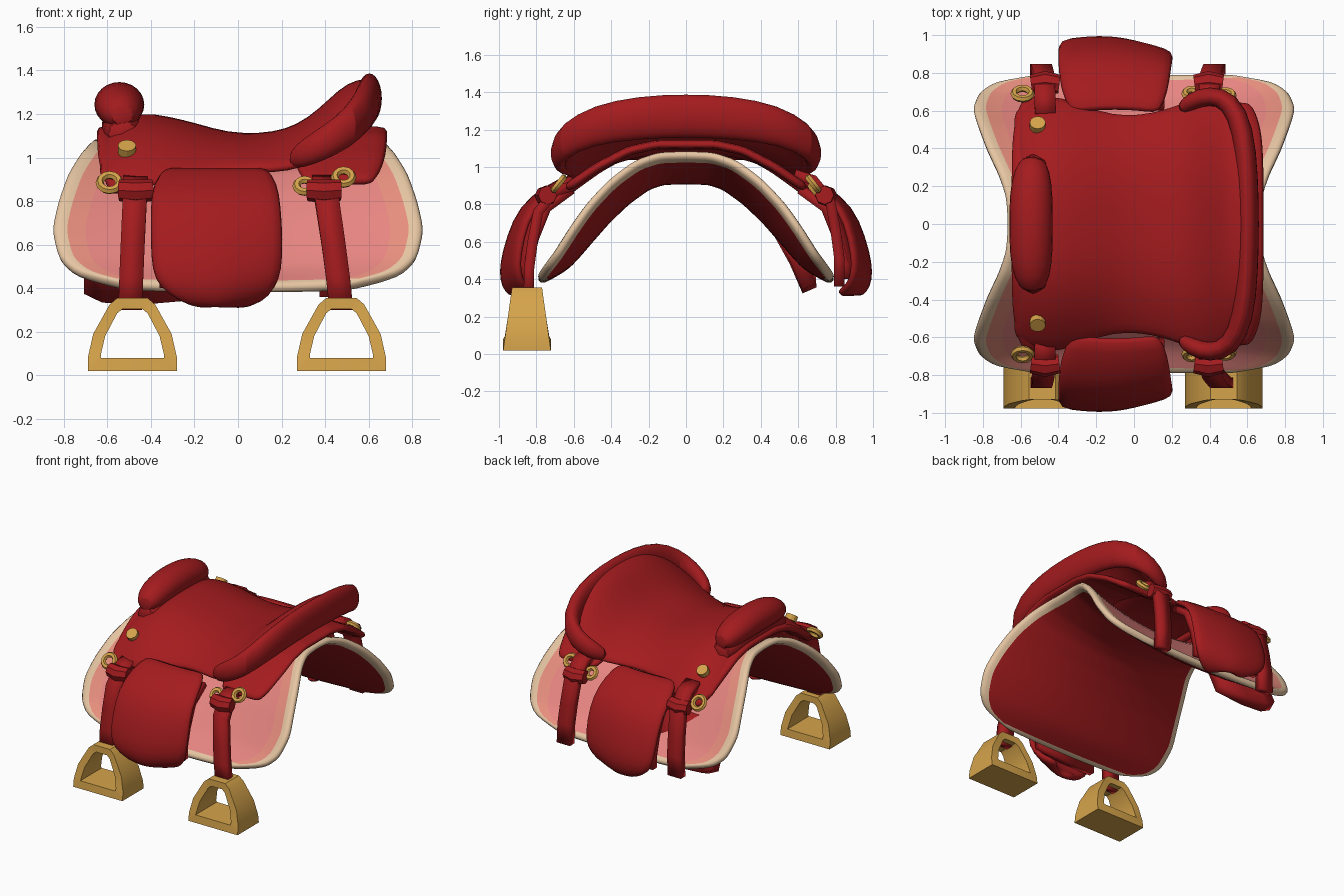
import bpy, bmesh, math
from mathutils import Vector

if bpy.data.objects.get("Cube"):
    bpy.data.objects.remove(bpy.data.objects["Cube"], do_unlink=True)


def material(name, r, g, b):
    m = bpy.data.materials.new(name)
    m.use_nodes = True
    m.diffuse_color = (r, g, b, 1)
    m.node_tree.nodes["Principled BSDF"].inputs["Base Color"].default_value = (r, g, b, 1)
    return m


RED = material("red leather", 0.37, 0.011, 0.013)
PINK = material("pink felt", 0.83, 0.245, 0.23)
SALMON = material("salmon felt edge", 0.85, 0.29, 0.22)
CREAM = material("cream trim", 0.79, 0.56, 0.36)
GOLD = material("gold metal", 0.67, 0.37, 0.07)


def skin(name, rows, mats, wrap=False, loop=False, cap=False, thick=0, side=0, sub=0, rule=None, angle=40):
    """Bridge rows of points into a surface."""
    bm = bmesh.new()
    grid = [[bm.verts.new(p) for p in row] for row in rows]
    nr, nc = len(grid), len(grid[0])
    for i in range(nr if loop else nr - 1):
        for j in range(nc if wrap else nc - 1):
            k, l = (i + 1) % nr, (j + 1) % nc
            f = bm.faces.new((grid[i][j], grid[i][l], grid[k][l], grid[k][j]))
            f.material_index = rule(i, j) if rule else 0
    if cap:
        bm.faces.new(grid[0])
        bm.faces.new(grid[-1])
    if wrap:
        bmesh.ops.recalc_face_normals(bm, faces=bm.faces)
    me = bpy.data.meshes.new(name)
    bm.to_mesh(me)
    bm.free()
    for m in mats:
        me.materials.append(m)
    ob = bpy.data.objects.new(name, me)
    bpy.context.collection.objects.link(ob)
    if thick:
        s = ob.modifiers.new("thickness", "SOLIDIFY")
        s.thickness, s.offset = thick, side
        s.material_offset = len(mats) // 2
    if sub:
        ob.modifiers.new("rounding", "SUBSURF").levels = sub
        ob.modifiers["rounding"].render_levels = sub
    bpy.ops.object.select_all(action="DESELECT")
    ob.select_set(True)
    bpy.context.view_layer.objects.active = ob
    bpy.ops.object.shade_smooth_by_angle(angle=math.radians(angle))
    return ob


def lerp(table, x):
    """Read a row of values from a table sorted by its first column."""
    for a, b in zip(table, table[1:]):
        if x <= b[0]:
            f = max(0, (x - a[0]) / (b[0] - a[0]))
            return [p + (q - p) * f for p, q in zip(a[1:], b[1:])]
    return list(table[-1][1:])


def tube(name, path, mat, n=12, sub=1):
    """Elliptic roll; path entries are x, y, z, side radius, vertical radius."""
    rows = []
    for i, p in enumerate(path):
        a, b = path[max(i - 1, 0)], path[min(i + 1, len(path) - 1)]
        t = Vector((b[0] - a[0], b[1] - a[1], 0)).normalized()
        out = Vector((t.y, -t.x, 0))
        rows.append([Vector(p[:3]) + out * p[3] * math.cos(k * math.tau / n)
                     + Vector((0, 0, p[4] * math.sin(k * math.tau / n))) for k in range(n)])
    return skin(name, rows, [mat], wrap=True, cap=True, sub=sub)


def both(half):
    """Mirror a half path, ending at y = 0, over to the other side."""
    return half + [(p[0], -p[1], *p[2:]) for p in reversed(half[:-1])]


# Saddle pad: arch profile as step, y, z, half width
ARCH = [(0, 0, 1.095, .66), (1, .15, 1.09, .67), (2, .28, 1.045, .71), (3, .42, .94, .775),
        (4, .54, .81, .82), (5, .63, .68, .85), (6, .71, .55, .82), (7, .76, .48, .74),
        (8, .80, .415, .5)]


def arch(t, off=0):
    """Point on the arch, moved outward by off."""
    y, z, _ = lerp(ARCH, abs(t))
    a = lerp(ARCH, max(abs(t) - .5, 0))
    b = lerp(ARCH, min(abs(t) + .5, 8))
    n = Vector((b[1] - a[1], b[0] - a[0])).normalized()
    return (math.copysign(y + abs(n.x) * off, t), z + abs(n.y) * off)


def pad_row(t):
    w = lerp(ARCH, abs(t))[2]
    inner = w - .125
    xs = [-w, -w + .06] + [inner * k / 4 for k in range(-4, 5)] + [w - .06, w]
    hollow = .14 * (1 - (abs(t) / 8) ** 3)
    return [(x, *arch(t, -hollow * (1 - (x / w) ** 2))) for x in xs]


def pad_colour(i, j):
    if j in (0, 11) or i in (0, 31):
        return 1
    return 2 if j in (1, 10) else 0


skin("saddle_pad", [pad_row(k / 2) for k in range(-16, 17)], [PINK, CREAM, SALMON, RED, CREAM, RED],
     thick=.05, side=-1, sub=1, rule=pad_colour)


# Leather skirts over the pad, front and rear, standing off at the sides
def skirt(name, x0, x1, tmax):
    rows = []
    for k in range(-12, 13):
        f = abs(k) / 12
        pinch = .07 * f ** 6
        xs = [x0 + pinch + (x1 - x0 - 2 * pinch) * c / 4 for c in range(5)]
        rows.append([(x, *arch(tmax * k / 12, .05 + .1 * f * f)) for x in xs])
    skin(name, rows, [RED], thick=.05, side=-1, sub=1)


skirt("front_skirt", -.65, -.41, 4.3)
skirt("rear_skirt", .24, .69, 4)

# Seat: x, centre height, edge height, half width
SEAT = [(-.64, 1.10, .93, .60), (-.58, 1.16, .87, .66), (-.45, 1.21, .87, .70), (-.32, 1.19, .90, .67),
        (-.18, 1.155, .93, .61), (-.05, 1.115, .95, .585), (.1, 1.11, .955, .60), (.22, 1.13, .96, .64),
        (.32, 1.18, .99, .68), (.42, 1.27, 1.04, .68), (.5, 1.345, 1.09, .66), (.6, 1.37, 1.16, .60)]


def seat_point(s, t):
    x, zc, ze, w = s
    return (x, w * t, ze + (zc - ze) * (1 - abs(t) ** 2.6))


skin("seat", [[seat_point(s, k / 9) for s in SEAT] for k in range(-9, 10)], [RED], thick=.045, side=-1, sub=1)

# Cantle roll around the back of the seat
tube("cantle_roll", both([(.24, -.60, .99, .03, .04), (.30, -.65, 1.02, .05, .07), (.40, -.685, 1.07, .055, .085),
                          (.51, -.655, 1.14, .06, .10), (.58, -.5, 1.225, .06, .11),
                          (.60, -.25, 1.265, .06, .12), (.605, 0, 1.275, .06, .12)]), RED)

# Pommel roll and its neck
tube("pommel_roll", both([(-.53, -.36, 1.19, .05, .05), (-.54, -.29, 1.215, .10, .09),
                          (-.545, -.15, 1.24, .12, .105), (-.545, 0, 1.245, .12, .11)]), RED)
tube("pommel_neck", both([(-.53, -.38, 1.1, .08, .08), (-.53, -.2, 1.14, .1, .1), (-.53, 0, 1.15, .1, .1)]), RED)

# Side flaps: distance out, height, left and right x
FLAP = [(.60, .95, -.34, .14), (.74, .88, -.395, .185), (.875, .78, -.405, .20), (.94, .62, -.405, .21),
        (.975, .48, -.40, .205), (.975, .40, -.36, .175), (.955, .35, -.28, .12), (.92, .32, -.18, .02)]

# Hanging straps: distance out, height, fraction of the sideways lean
STRAP = [(.60, .90, 0), (.70, .87, .05), (.79, .76, .25), (.82, .6, .55), (.84, .45, .8), (.84, .30, 1)]


def buckle(name, x, z, y, r):
    """Metal ring facing sideways."""
    bpy.ops.mesh.primitive_torus_add(major_radius=r, minor_radius=.019, major_segments=12, minor_segments=6,
                                     location=(x, y, z), rotation=(math.copysign(.9, -y), 0, 0))
    ob = bpy.context.object
    ob.name = name
    ob.data.materials.append(GOLD)
    bpy.ops.object.shade_smooth_by_angle()


for s, label in ((-1, "right"), (1, "left")):
    # flap, swept inward toward the rear as it hangs
    rows = []
    for i, (y, z, a, b) in enumerate(FLAP):
        sweep = [.10 * max(0, (c / 6 - .4) / .6) ** 1.3 * i / 7 for c in range(7)]
        rows.append([(a + (b - a) * c / 6, s * (y - sweep[c] - .02 * abs(c / 3 - 1) ** 2), z) for c in range(7)])
    skin(label + "_flap", rows, [RED], thick=.05, sub=1)
    # lining that fills the gap behind the flap
    rows = [[(x, s * (y - d), z) for x, d in ((-.36, .09), (-.1, .09), (.16, .13))] for y, z, a, b in FLAP[1:6]]
    skin(label + "_flap_lining", rows, [RED], thick=.05)
    for top, foot, end in ((-.47, -.495, "front"), (.395, .475 if s < 0 else .43, "rear")):
        path = STRAP if s < 0 else [(y - .02, z + .06, f) for y, z, f in STRAP]
        rows = [[(top + (foot - top) * f + d, s * y, z) for d in (-.055, .055)] for y, z, f in path]
        skin(f"{label}_{end}_strap", rows, [RED], thick=.055)
        # keeper loop near the top of the strap
        tube(f"{label}_{end}_keeper", [(top - .075, s * .74, .85, .05, .05), (top, s * .75, .845, .06, .055),
                                       (top + .075, s * .74, .85, .05, .05)], RED, n=8, sub=0)
    for x, z, y, r in ((-.59, .885, .69, .045), (.305, .87, .69, .036), (.485, .91, .68, .04)):
        buckle(label + "_buckle", x, z, s * y, r)
    # round stud set into the seat side
    bpy.ops.mesh.primitive_cylinder_add(vertices=12, radius=.042, depth=.04, location=(-.51, s * .525, 1.04),
                                        rotation=(-s * .66, 0, 0))
    stud = bpy.context.object
    stud.name = label + "_stud"
    stud.data.materials.append(GOLD)

# Lower panel showing under the pad on the left side
skin("left_under_panel", [[(x, y, z + dz) for x, dz in ((-.7, .05), (-.62, .01), (-.45, 0), (-.22, .02))]
                          for y, z in ((.49, .68), (.59, .50), (.66, .34))], [RED], thick=.08)

# Stirrups: outer and inner outline of one half
OUTER = [(.205, .02), (.205, .08), (.18, .19), (.105, .325), (.07, .355)]
INNER = [(.145, .08), (.145, .095), (.125, .18), (.07, .285), (.045, .305)]
for cx, label in ((-.485, "front"), (.475, "rear")):
    halves = list(zip(OUTER, INNER))
    loop = halves + [((-o[0], o[1]), (-i[0], i[1])) for o, i in reversed(halves)]
    rows = []
    for o, i in loop:
        d = .13 - .14 * o[1]
        rows.append([(cx + p[0], -.85 + e, p[1]) for p, e in ((o, -d), (o, d), (i, d), (i, -d))])
    skin(label + "_stirrup", rows, [GOLD], wrap=True, loop=True, angle=30)
